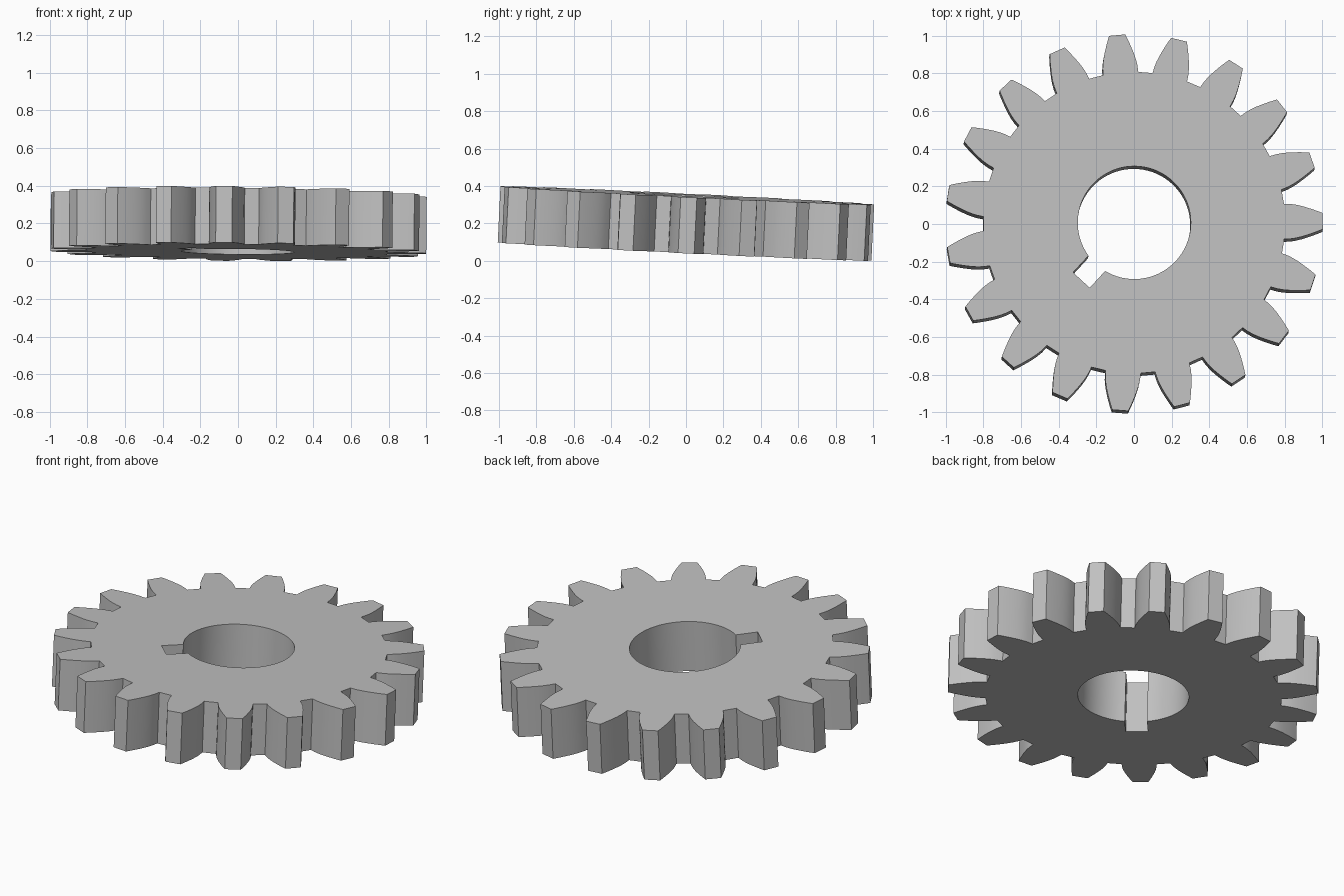
import bpy, bmesh, math
from mathutils import Euler, Matrix

cube = bpy.data.objects.get("Cube")
if cube:
    bpy.data.objects.remove(cube, do_unlink=True)

TEETH = 19
PHASE = math.radians(0.45)
THICKNESS = 0.3
BORE = 0.3
KEY_ANGLE = math.radians(227.4)
KEY_HALF, KEY_DEPTH = 0.06, 0.415
# Tooth flank: (distance along the tooth axis, half width), root to tip
FLANK = [(0.795, 0.094), (0.83, 0.0925), (0.86, 0.088), (0.89, 0.081),
         (0.92, 0.072), (0.95, 0.062), (0.98, 0.051), (1.0, 0.043)]


def turned(x, y, angle):
    c, s = math.cos(angle), math.sin(angle)
    return (x * c - y * s, x * s + y * c, 0)


def add_loop(bm, points):
    verts = [bm.verts.new(p) for p in points]
    return [bm.edges.new((a, b)) for a, b in zip(verts, verts[1:] + verts[:1])]


# Toothed outline: one mirrored flank repeated around the circle
tooth = [(r, -w) for r, w in FLANK] + [(r, w) for r, w in reversed(FLANK)]
outline = [turned(r, w, PHASE + i * math.tau / TEETH)
           for i in range(TEETH) for r, w in tooth]

# Round bore with a square keyway
half = math.asin(KEY_HALF / BORE)
steps = 72
bore = [turned(BORE, 0, KEY_ANGLE + half + (math.tau - 2 * half) * i / steps)
        for i in range(steps + 1)]
bore += [turned(KEY_DEPTH, side * KEY_HALF, KEY_ANGLE) for side in (-1, 1)]

# Fill between the two outlines and extrude to full thickness
bm = bmesh.new()
edges = add_loop(bm, outline) + add_loop(bm, bore)
bmesh.ops.triangle_fill(bm, edges=edges, use_beauty=True, normal=(0, 0, 1))
result = bmesh.ops.extrude_face_region(bm, geom=bm.faces[:], use_keep_orig=True)
top = [g for g in result["geom"] if isinstance(g, bmesh.types.BMVert)]
bmesh.ops.translate(bm, verts=top, vec=(0, 0, THICKNESS))
bmesh.ops.recalc_face_normals(bm, faces=bm.faces[:])

# Slight tilt, then rest on the ground
tilt = Euler((-0.049, 0.01, 0)).to_matrix().to_4x4()
bm.transform(tilt @ Matrix.Translation((0, 0, -THICKNESS / 2)))
bm.transform(Matrix.Translation((0, 0, -min(v.co.z for v in bm.verts))))

mesh = bpy.data.meshes.new("gear_wheel")
bm.to_mesh(mesh)
bm.free()
gear = bpy.data.objects.new("gear_wheel", mesh)
bpy.context.collection.objects.link(gear)

# Plain grey metal
grey = bpy.data.materials.new("plain_grey")
grey.use_nodes = True
color = (0.53, 0.53, 0.53, 1)
grey.diffuse_color = color
grey.node_tree.nodes["Principled BSDF"].inputs["Base Color"].default_value = color
mesh.materials.append(grey)

bpy.ops.object.select_all(action="DESELECT")
gear.select_set(True)
bpy.context.view_layer.objects.active = gear
bpy.ops.object.shade_smooth_by_angle(angle=math.radians(25))
